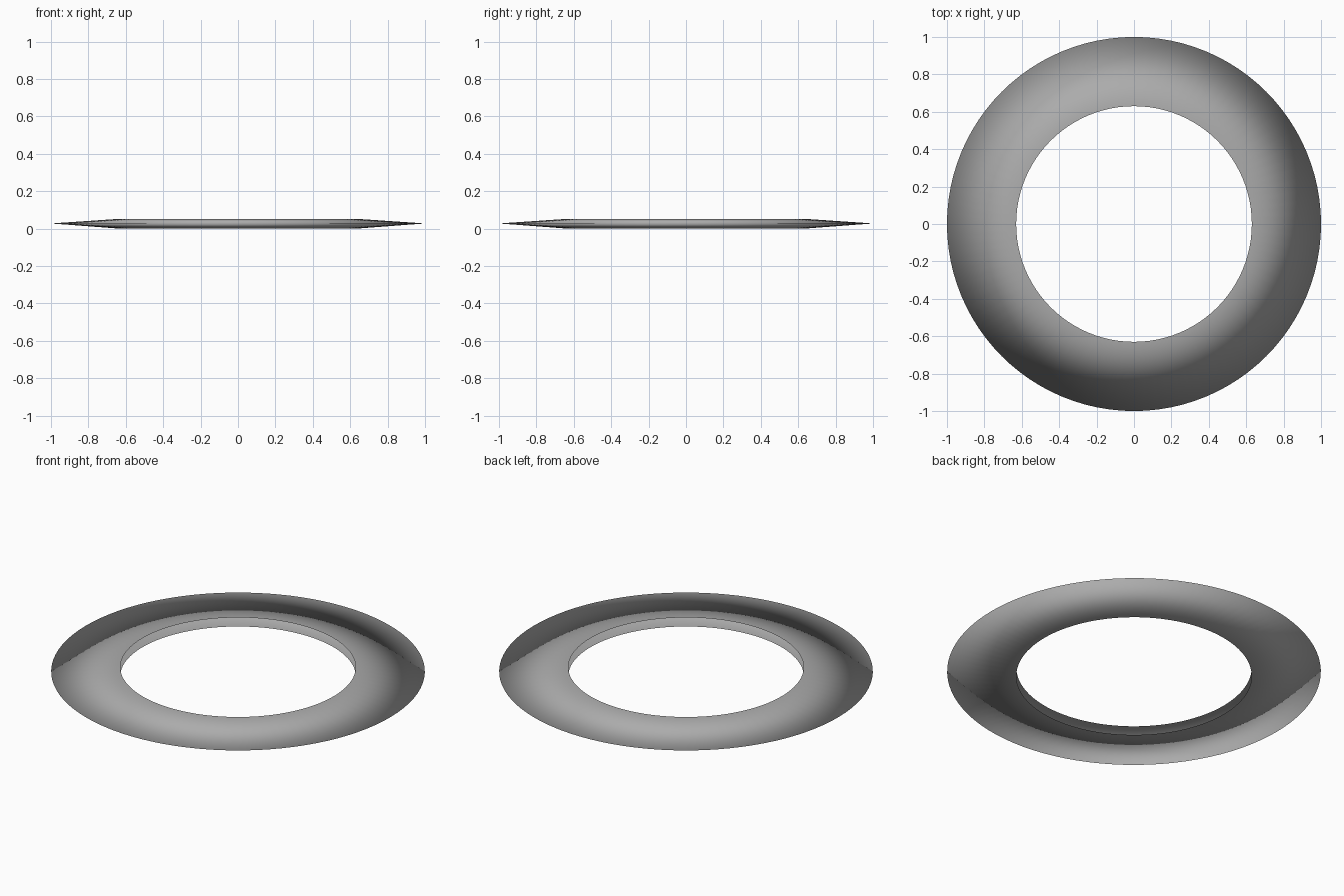
import bpy, bmesh, math

if "Cube" in bpy.data.objects:
    bpy.data.objects.remove(bpy.data.objects["Cube"])

SEGMENTS = 96
# (radius, height): two thin shells meeting at the outer rim, open on the inside
PROFILE = [(0.63, 0.0), (1.0, 0.028), (0.63, 0.053)]

bm = bmesh.new()
rings = []
for i in range(SEGMENTS):
    a = 2 * math.pi * i / SEGMENTS
    rings.append([bm.verts.new((r * math.cos(a), r * math.sin(a), z))
                  for r, z in PROFILE])

# Skin the profile around the axis, shaded smoothly over the rim
for i in range(SEGMENTS):
    p, q = rings[i], rings[(i + 1) % SEGMENTS]
    for k in range(2):
        bm.faces.new((p[k], q[k], q[k + 1], p[k + 1])).smooth = True

mesh = bpy.data.meshes.new("throwing_ring")
bm.to_mesh(mesh)
bm.free()
ring = bpy.data.objects.new("throwing_ring", mesh)
bpy.context.collection.objects.link(ring)

# Dark grey metal
metal = bpy.data.materials.new("dark_metal")
metal.diffuse_color = (0.41, 0.41, 0.41, 1)
metal.use_nodes = True
metal.node_tree.nodes["Principled BSDF"].inputs["Base Color"].default_value = metal.diffuse_color
mesh.materials.append(metal)
